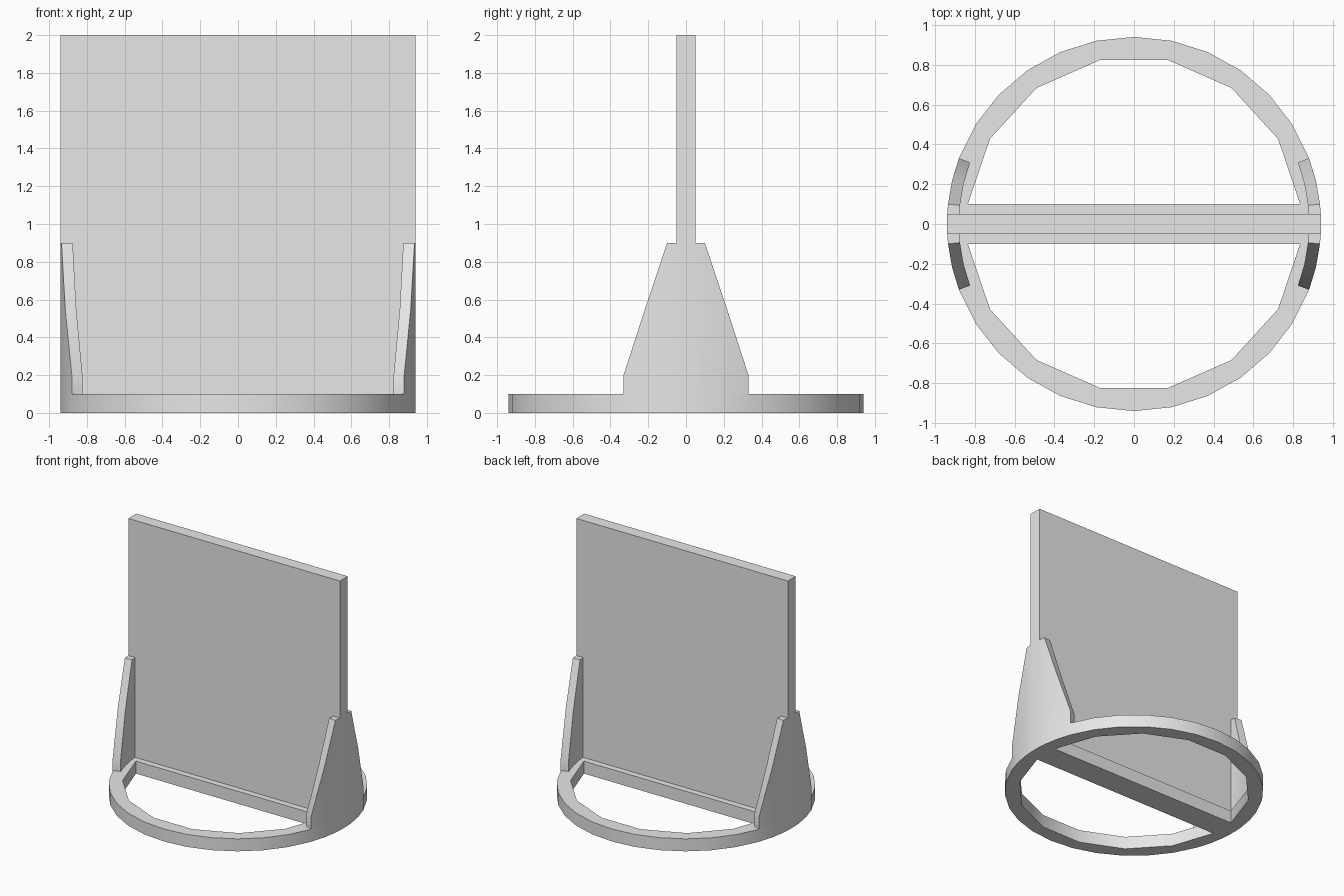
import bpy, bmesh
from math import sin, cos, asin, radians, pi

cube = bpy.data.objects.get("Cube")
if cube:
    bpy.data.objects.remove(cube, do_unlink=True)

R_OUT, R_BRACKET, R_HOLE = 0.94, 0.88, 0.841
BASE_H, TOP = 0.1, 2.0
BAR_HALF, PANEL_HALF = 0.1, 0.05

grey = bpy.data.materials.new("plain grey")
grey.use_nodes = True
grey.diffuse_color = (0.8, 0.8, 0.8, 1)
grey.node_tree.nodes["Principled BSDF"].inputs["Base Color"].default_value = grey.diffuse_color


def finish(bm, name):
    bmesh.ops.recalc_face_normals(bm, faces=bm.faces[:])
    mesh = bpy.data.meshes.new(name)
    bm.to_mesh(mesh)
    bm.free()
    obj = bpy.data.objects.new(name, mesh)
    bpy.context.collection.objects.link(obj)
    mesh.materials.append(grey)
    bpy.ops.object.select_all(action='DESELECT')
    obj.select_set(True)
    bpy.context.view_layer.objects.active = obj
    bpy.ops.object.shade_smooth_by_angle(angle=radians(30))
    return obj


def arc(start, end, steps):
    return [start + (end - start) * i / steps for i in range(steps + 1)]


def polar(r, angle, z=0.0):
    return (r * cos(angle), r * sin(angle), z)


# Bracket sections: half-angle from the side axis and height of the sloping edge
A_EDGE = radians(20.6)
A_TOP = asin(BAR_HALF / R_OUT)
A_PANEL = asin(PANEL_HALF / R_OUT)
half = [(A_PANEL, 0.9), (A_TOP, 0.9), ((A_TOP + A_EDGE) / 2, 0.55), (A_EDGE, 0.2)]
sections = [(-a, h) for a, h in reversed(half)] + half

# Base: round plate with two half-moon openings that leave a crossbar
bm = bmesh.new()
side = [a for a, h in sections]
front_arc = arc(A_EDGE, pi - A_EDGE, 12)[1:-1]
outline = side + front_arc + [a + pi for a in side] + [a + pi for a in front_arc]
bar_angle = asin(BAR_HALF / R_HOLE)
moon = arc(bar_angle, pi - bar_angle, 7)
loops = [[polar(R_OUT, a) for a in outline],
         [polar(R_HOLE, a) for a in moon],
         [polar(R_HOLE, a + pi) for a in moon]]
edges = []
for loop in loops:
    verts = [bm.verts.new(p) for p in loop]
    edges += [bm.edges.new((v, verts[i - 1])) for i, v in enumerate(verts)]
bmesh.ops.triangle_fill(bm, edges=edges, use_beauty=True)
grown = bmesh.ops.extrude_face_region(bm, geom=bm.faces[:], use_keep_orig=True)["geom"]
bmesh.ops.translate(bm, vec=(0, 0, BASE_H),
                    verts=[g for g in grown if isinstance(g, bmesh.types.BMVert)])
finish(bm, "base_ring")

# Upright panel
bm = bmesh.new()
bmesh.ops.create_cube(bm, size=1)
bmesh.ops.scale(bm, vec=(2 * R_OUT * cos(A_PANEL), 2 * PANEL_HALF, TOP - BASE_H), verts=bm.verts[:])
bmesh.ops.translate(bm, vec=(0, 0, (TOP + BASE_H) / 2), verts=bm.verts[:])
finish(bm, "upright_panel")


# Curved tapering brackets at both ends of the panel
def bracket(name, turn):
    bm = bmesh.new()
    rings = []
    for a, h in sections:
        rings.append([bm.verts.new(polar(r, a + turn, z)) for r, z in
                      ((R_BRACKET, BASE_H), (R_OUT, BASE_H), (R_OUT, h), (R_BRACKET, h))])
    for p, q in zip(rings, rings[1:]):
        for i in range(4):
            bm.faces.new((p[i - 1], p[i], q[i], q[i - 1]))
    bm.faces.new(rings[0])
    bm.faces.new(rings[-1])
    finish(bm, name)


bracket("left_bracket", 0)
bracket("right_bracket", pi)
